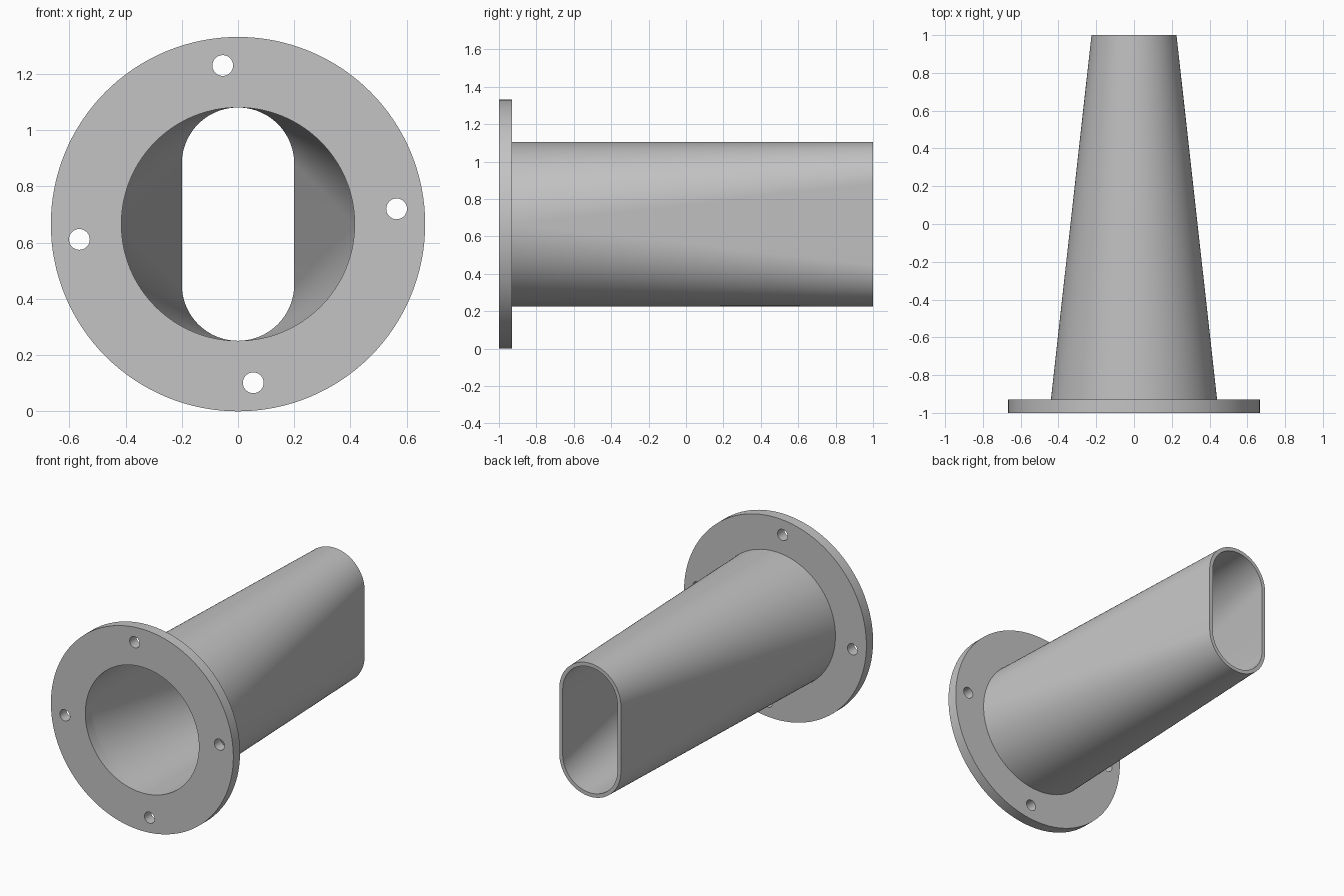
import bpy, bmesh
from math import sin, cos, pi, radians

if "Cube" in bpy.data.objects:
    bpy.data.objects.remove(bpy.data.objects["Cube"], do_unlink=True)

HALF = 64            # segments per half turn
R = 0.666            # flange radius, also the height of the axis
FRONT, BACK, END = -1.0, -0.93, 1.0
BORE, WALL = 0.415, 0.025

grey = bpy.data.materials.new("plain grey")
grey.use_nodes = True
colour = (0.55, 0.55, 0.55, 1)
grey.diffuse_color = colour
grey.node_tree.nodes["Principled BSDF"].inputs["Base Color"].default_value = colour


def outline(bm, y, r, straight=0.0, cx=0.0, cz=R, half=HALF):
    """Upright slot outline: two half circles set apart by straight sides."""
    ring = []
    for side in (1, -1):
        for i in range(half + 1):
            a = pi * i / half + (0 if side == 1 else pi)
            ring.append(bm.verts.new((cx + r * cos(a), y,
                                      cz + r * sin(a) + side * straight)))
    return ring


def bridge(bm, a, b):
    n = len(a)
    for i in range(n):
        j = (i + 1) % n
        bm.faces.new((a[i], a[j], b[j], b[i]))


def finish(bm, name):
    bmesh.ops.remove_doubles(bm, verts=bm.verts, dist=1e-5)
    bmesh.ops.recalc_face_normals(bm, faces=bm.faces)
    mesh = bpy.data.meshes.new(name)
    bm.to_mesh(mesh)
    bm.free()
    mesh.materials.append(grey)
    obj = bpy.data.objects.new(name, mesh)
    bpy.context.collection.objects.link(obj)
    return obj


def disc(bm, y0, y1, r, cx=0.0, cz=R, half=HALF):
    a = outline(bm, y0, r, cx=cx, cz=cz, half=half)
    b = outline(bm, y1, r, cx=cx, cz=cz, half=half)
    bridge(bm, a, b)
    bm.faces.new(a)
    bm.faces.new(b)


def select(obj):
    bpy.ops.object.select_all(action='DESELECT')
    obj.select_set(True)
    bpy.context.view_layer.objects.active = obj


# Flange plate
bm = bmesh.new()
disc(bm, FRONT, BACK, R)
flange = finish(bm, "flange")

# Bore and four bolt holes
bm = bmesh.new()
disc(bm, FRONT - 0.1, BACK + 0.1, BORE)
for k in range(4):
    a = radians(5.5 + 90 * k)
    disc(bm, FRONT - 0.1, BACK + 0.1, 0.037,
         0.567 * cos(a), R + 0.567 * sin(a), 16)
cutter = finish(bm, "hole_cutter")
cutter.hide_render = True

cut = flange.modifiers.new("holes", 'BOOLEAN')
cut.operation = 'DIFFERENCE'
cut.solver = 'EXACT'
cut.object = cutter
select(flange)
bpy.ops.object.modifier_apply(modifier=cut.name)
bpy.data.objects.remove(cutter, do_unlink=True)

# Hollow tube blending from the round bore to the slot outlet
bm = bmesh.new()
SLOT, STRAIGHT = 0.2, 0.215
rings = [outline(bm, BACK, BORE + WALL),
         outline(bm, END, SLOT + WALL, STRAIGHT),
         outline(bm, END, SLOT, STRAIGHT),
         outline(bm, BACK, BORE)]
for a, b in zip(rings, rings[1:]):
    bridge(bm, a, b)
tube = finish(bm, "tapered_tube")

for obj in (flange, tube):
    select(obj)
    bpy.ops.object.shade_smooth_by_angle(angle=radians(30))
